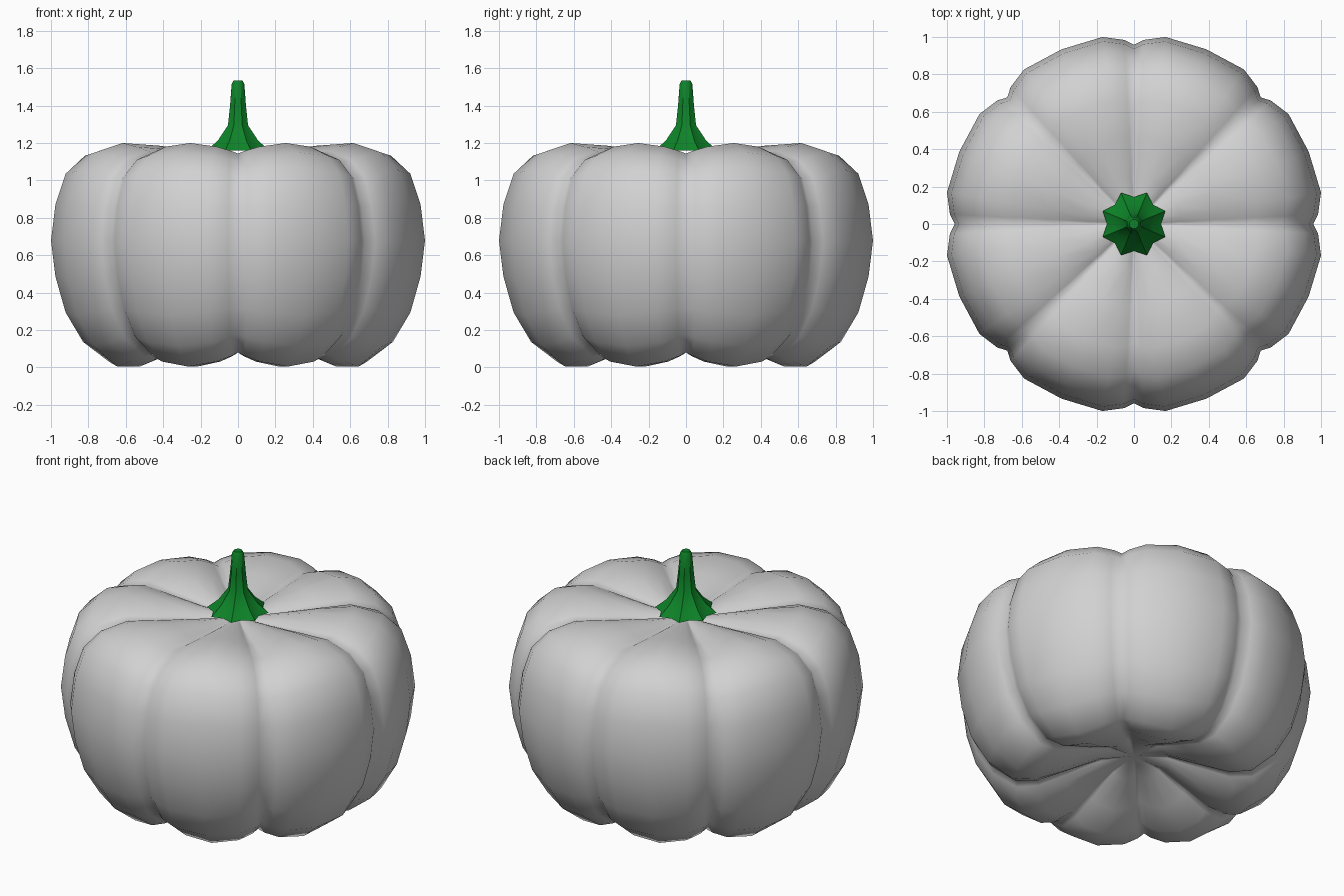
import bpy
import bmesh
from math import sin, cos, radians, pi

cube = bpy.data.objects.get("Cube")
if cube:
    bpy.data.objects.remove(cube, do_unlink=True)


def make_material(name, color):
    mat = bpy.data.materials.new(name)
    mat.use_nodes = True
    mat.diffuse_color = color
    mat.node_tree.nodes["Principled BSDF"].inputs["Base Color"].default_value = color
    return mat


def skin_rings(name, rings, mat, bottom=None, top=None):
    """Bridge equal rings of points, closing the ends with a pole or one flat face."""
    bm = bmesh.new()
    loops = [[bm.verts.new(p) for p in ring] for ring in rings]
    n = len(loops[0])
    for low, high in zip(loops, loops[1:]):
        for i in range(n):
            j = (i + 1) % n
            bm.faces.new((low[i], low[j], high[j], high[i]))
    for loop, pole in ((loops[0], bottom), (loops[-1], top)):
        if pole is None:
            bm.faces.new(loop)
        else:
            tip = bm.verts.new((0, 0, pole))
            for i in range(n):
                bm.faces.new((loop[i], loop[(i + 1) % n], tip))
    bmesh.ops.recalc_face_normals(bm, faces=bm.faces)
    mesh = bpy.data.meshes.new(name)
    bm.to_mesh(mesh)
    bm.free()
    mesh.materials.append(mat)
    obj = bpy.data.objects.new(name, mesh)
    bpy.context.collection.objects.link(obj)
    return obj


def shade(obj, angle):
    bpy.ops.object.select_all(action='DESELECT')
    obj.select_set(True)
    bpy.context.view_layer.objects.active = obj
    bpy.ops.object.shade_smooth_by_angle(angle=radians(angle))


skin = make_material("Grey skin", (0.64, 0.64, 0.64, 1))
green = make_material("Stem green", (0.004, 0.23, 0.021, 1))

# Body: one crest profile (radius, height), pulled in at eight grooves
LOBES = 8
crest = [(0.2, 0.17), (0.4, 0.07), (0.57, 0.005), (0.7, 0.005), (0.84, 0.115),
         (0.935, 0.28), (0.99, 0.48), (1.014, 0.68), (0.99, 0.88), (0.935, 1.05),
         (0.83, 1.15), (0.67, 1.2), (0.45, 1.185), (0.25, 1.155), (0.1, 1.13)]
# Columns across a lobe: degrees from the groove, radius scale, height fullness
columns = [(0, 0.945, 0), (3, 0.972, 0.25), (9.6, 1, 0.65), (22.5, 0.997, 1),
           (35.4, 1, 0.65), (42, 0.972, 0.25)]
MIDDLE = 0.63
rings = []
for r, z in crest:
    ring = []
    depth = min(1, r / 0.35)
    for lobe in range(LOBES):
        for degrees, width, full in columns:
            a = 2 * pi * lobe / LOBES + radians(degrees)
            squash = 1 - (0.1 if z > MIDDLE else 0.12) * (1 - full) * depth
            ring.append((r * width * cos(a), r * width * sin(a),
                         MIDDLE + (z - MIDDLE) * squash))
    rings.append(ring)
body = skin_rings("pumpkin_body", rings, skin, bottom=0.21, top=1.12)
shade(body, 180)

# Stem: star-shaped flared base narrowing to a rounded tip
stem_profile = [(0.18, 0.145, 1.16), (0.115, 0.098, 1.215), (0.058, 0.05, 1.295),
                (0.046, 0.042, 1.4), (0.036, 0.034, 1.515), (0.025, 0.024, 1.535)]
rings = []
for ridge, valley, z in stem_profile:
    rings.append([((ridge if i % 2 else valley) * cos(i * pi / LOBES),
                   (ridge if i % 2 else valley) * sin(i * pi / LOBES), z)
                  for i in range(2 * LOBES)])
stem = skin_rings("stem", rings, green)
shade(stem, 40)
